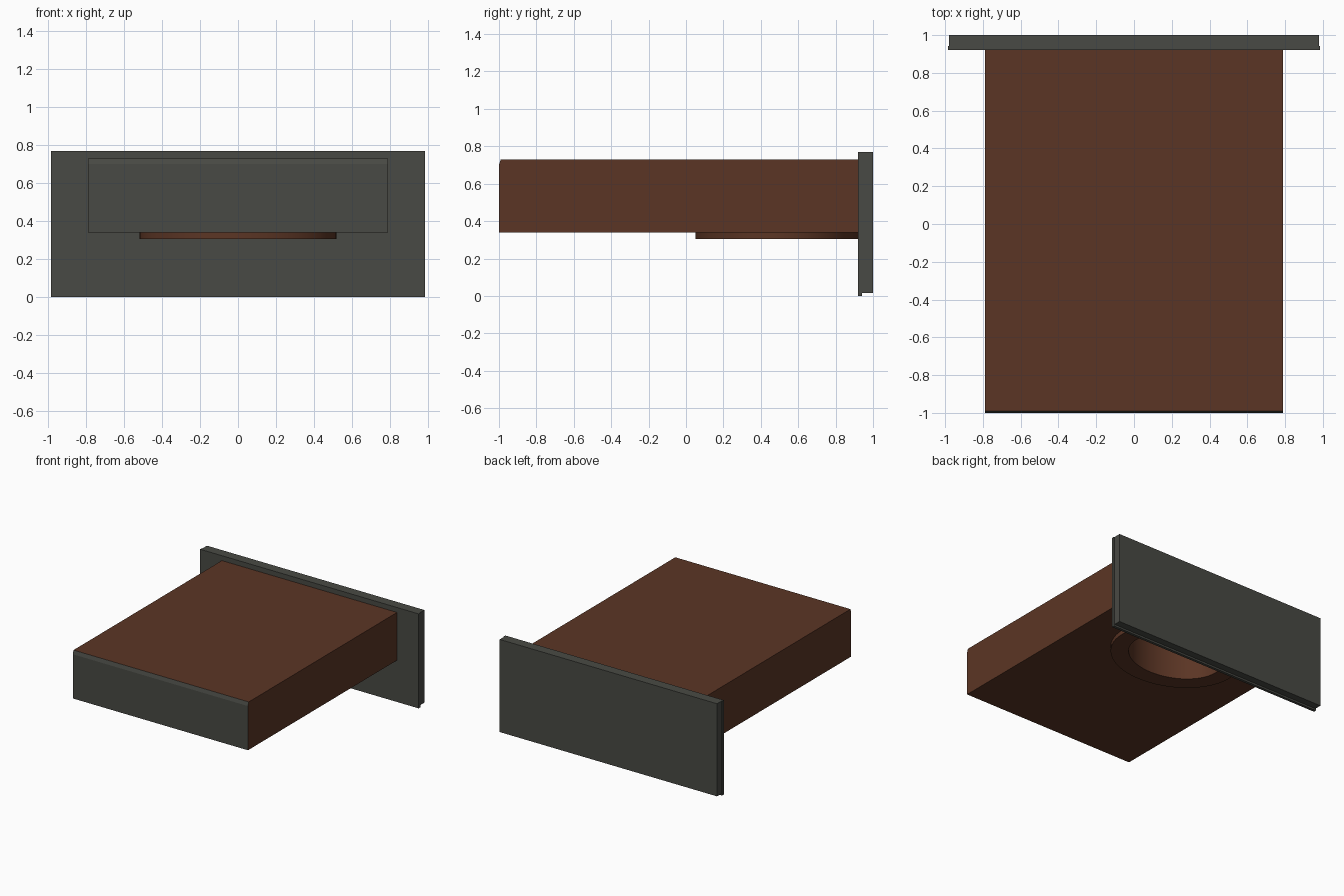
import bpy, bmesh, math

if "Cube" in bpy.data.objects:
    bpy.data.objects.remove(bpy.data.objects["Cube"])


def material(name, rgb):
    m = bpy.data.materials.new(name)
    m.diffuse_color = (*rgb, 1)
    m.use_nodes = True
    m.node_tree.nodes["Principled BSDF"].inputs["Base Color"].default_value = m.diffuse_color
    return m


BROWN = material("dark brown", (0.105, 0.036, 0.018))
GREY = material("charcoal grey", (0.066, 0.068, 0.058))


def make_object(name, bm, *mats):
    bmesh.ops.recalc_face_normals(bm, faces=bm.faces)
    me = bpy.data.meshes.new(name)
    bm.to_mesh(me)
    bm.free()
    ob = bpy.data.objects.new(name, me)
    bpy.context.collection.objects.link(ob)
    for m in mats:
        me.materials.append(m)
    return ob


def extrude_x(name, half, profile, *mats):
    """Side profile of (y, z) points swept from -half to +half in x."""
    bm = bmesh.new()
    f = bm.faces.new([bm.verts.new((-half, y, z)) for y, z in profile])
    ext = bmesh.ops.extrude_face_region(bm, geom=[f])["geom"]
    bmesh.ops.translate(bm, vec=(2 * half, 0, 0),
                        verts=[v for v in ext if isinstance(v, bmesh.types.BMVert)])
    return make_object(name, bm, *mats)


def rect(y0, y1, z0, z1):
    return [(y0, z0), (y1, z0), (y1, z1), (y0, z1)]


def oval_loft(name, rings, closed, mat, n=64, cy=0.485):
    """Stack of ovals (rx, ry, z); closed joins last to first, else caps the ends."""
    bm = bmesh.new()
    loops = [[bm.verts.new((rx * math.cos(2 * math.pi * i / n),
                            cy + ry * math.sin(2 * math.pi * i / n), z))
              for i in range(n)] for rx, ry, z in rings]
    pairs = list(zip(loops, loops[1:]))
    if closed:
        pairs.append((loops[-1], loops[0]))
    else:
        bm.faces.new(loops[0])
        bm.faces.new(loops[-1])
    for a, b in pairs:
        for i in range(n):
            j = (i + 1) % n
            bm.faces.new((a[i], a[j], b[j], b[i]))
    return make_object(name, bm, mat)


# drawer-like body with a thin sloped strip above its grey front face
body = extrude_x("body", 0.79, [(-1, 0.34), (0.92, 0.34), (0.92, 0.73),
                                (-0.99, 0.73), (-1, 0.70)], BROWN, GREY)
for p in body.data.polygons:
    if p.normal.y < -0.5:
        p.material_index = 1

# round duct opening cut up into the underside
cutter = oval_loft("duct_cutter", [(0.385, 0.30, 0.28), (0.385, 0.30, 0.70)], False, BROWN)
cutter.hide_render = True
mod = body.modifiers.new("duct", "BOOLEAN")
mod.operation = "DIFFERENCE"
mod.object = cutter
bpy.context.view_layer.objects.active = body
bpy.ops.object.modifier_apply(modifier=mod.name)
bpy.data.objects.remove(cutter)

# raised collar round the opening
collar = oval_loft("collar", [(0.52, 0.435, 0.345), (0.52, 0.435, 0.305),
                              (0.385, 0.30, 0.305), (0.385, 0.30, 0.345)], True, BROWN)

# back board: thin front sheet with a slightly smaller board behind it
extrude_x("back_board_sheet", 0.985, rect(0.92, 0.942, 0, 0.77), GREY)
extrude_x("back_board", 0.98, rect(0.942, 1.0, 0.015, 0.77), GREY)

# smooth the round walls, keep corners sharp
for ob in (body, collar):
    bpy.ops.object.select_all(action="DESELECT")
    ob.select_set(True)
    bpy.context.view_layer.objects.active = ob
    bpy.ops.object.shade_smooth_by_angle(angle=math.radians(15))
